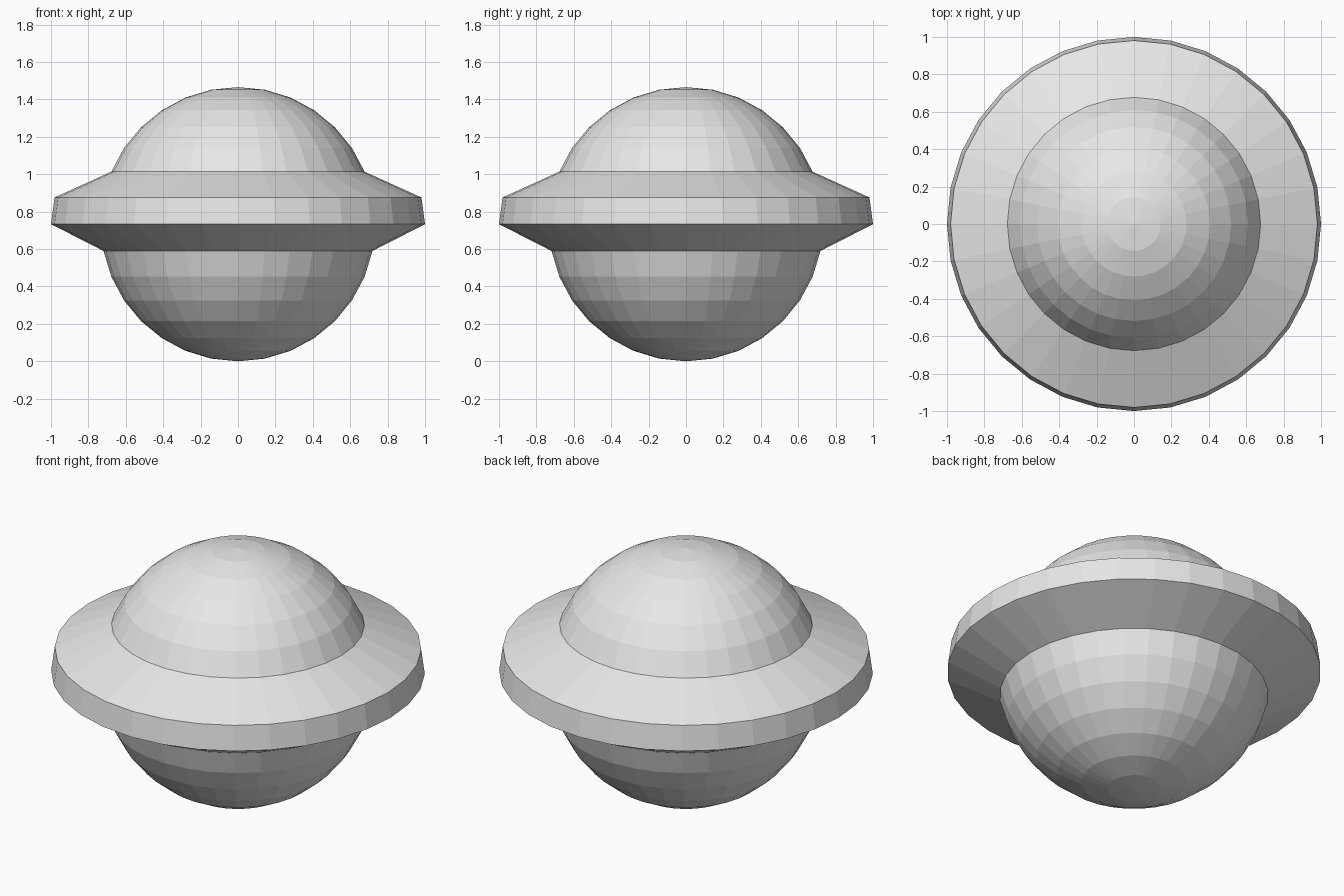
import bpy
import bmesh
from mathutils import Vector

cube = bpy.data.objects.get("Cube")
if cube:
    bpy.data.objects.remove(cube, do_unlink=True)

RADIUS = 0.733
FLARE = 1 / RADIUS  # widens the middle rings to the brim radius

# Single plain grey
grey = bpy.data.materials.new("light grey")
grey.use_nodes = True
colour = (0.8, 0.8, 0.8, 1)
grey.diffuse_color = colour
grey.node_tree.nodes["Principled BSDF"].inputs["Base Color"].default_value = colour

# Ball body
bm = bmesh.new()
bmesh.ops.create_uvsphere(bm, u_segments=32, v_segments=16, radius=RADIUS)

# Brim: the equator and the ring just above it, flared outwards
brim = [v for v in bm.verts if -0.01 < v.co.z < 0.2 * RADIUS]
bmesh.ops.scale(bm, vec=(FLARE, FLARE, 1), verts=brim)
bmesh.ops.translate(bm, vec=Vector((0, 0, RADIUS)), verts=bm.verts)

mesh = bpy.data.meshes.new("saucer_body")
bm.to_mesh(mesh)
bm.free()
mesh.materials.append(grey)
saucer = bpy.data.objects.new("saucer_body", mesh)
bpy.context.collection.objects.link(saucer)
